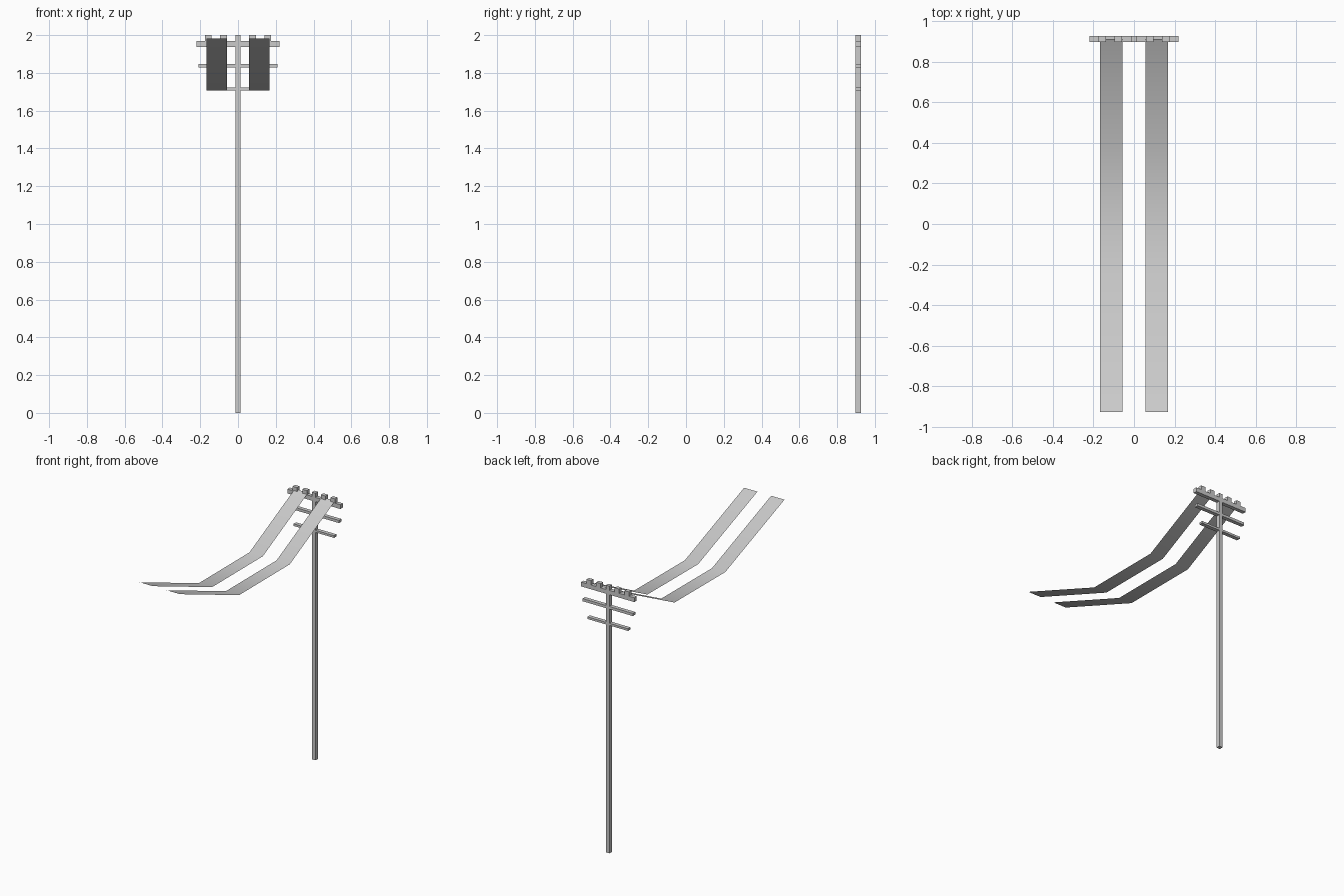
import bpy, bmesh

if "Cube" in bpy.data.objects:
    bpy.data.objects.remove(bpy.data.objects["Cube"])

POLE_Y0, POLE_Y1 = 0.897, 0.926


def box(name, x0, x1, z0, z1, y0=POLE_Y0, y1=POLE_Y1):
    bm = bmesh.new()
    bmesh.ops.create_cube(bm, size=1)
    for v in bm.verts:
        v.co.x = x1 if v.co.x > 0 else x0
        v.co.y = y1 if v.co.y > 0 else y0
        v.co.z = z1 if v.co.z > 0 else z0
    return finish(name, bm)


def finish(name, bm):
    mesh = bpy.data.meshes.new(name)
    bm.to_mesh(mesh)
    bm.free()
    obj = bpy.data.objects.new(name, mesh)
    bpy.context.collection.objects.link(obj)
    return obj


def wire_strip(name, x0, x1, profile):
    bm = bmesh.new()
    rows = [[bm.verts.new((x, y, z)) for x in (x0, x1)] for y, z in profile]
    for a, b in zip(rows, rows[1:]):
        face = bm.faces.new((a[0], b[0], b[1], a[1]))
        face.smooth = True
    return finish(name, bm)


# Upright pole
box("pole", -0.0145, 0.0145, 0, 2)

# Three cross arms, shorter towards the bottom
for name, half, z0, z1 in (("top_arm", 0.22, 1.936, 1.968),
                           ("middle_arm", 0.208, 1.828, 1.848),
                           ("lower_arm", 0.168, 1.706, 1.722)):
    box(name, -half, half, z0, z1)

# Insulator blocks and sagging wire strips on both sides
SAG = [(0.911, 1.978), (0.375, 1.708), (-0.225, 1.706), (-0.926, 1.981)]
for side, s in (("left", -1), ("right", 1)):
    for part, a, b in (("inner", 0.058, 0.095), ("outer", 0.139, 0.176)):
        x0, x1 = sorted((s * a, s * b))
        box(f"{side}_{part}_insulator", x0, x1, 1.968, 2)
    x0, x1 = sorted((s * 0.057, s * 0.167))
    wire_strip(f"{side}_wires", x0, x1, SAG)
